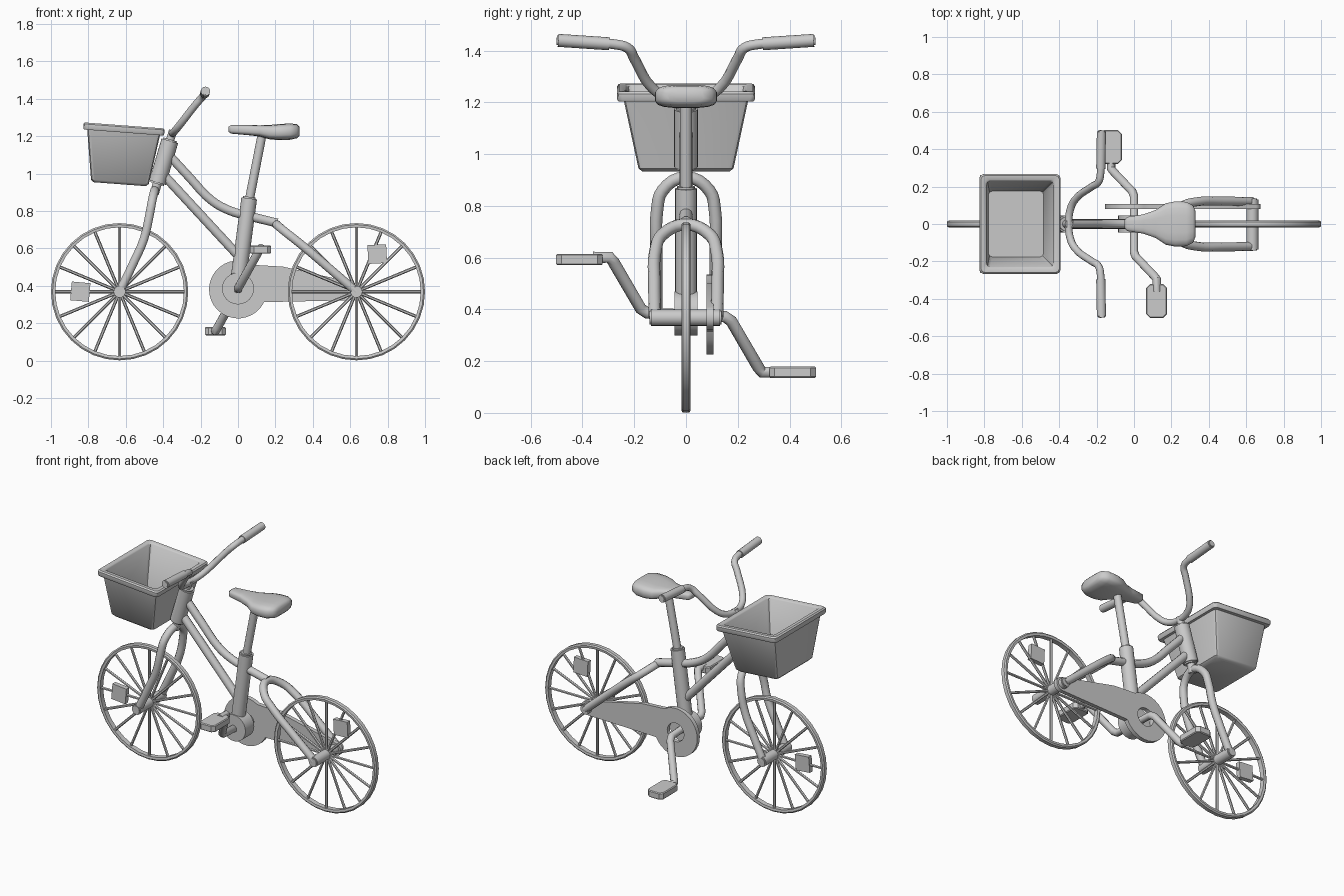
import bpy, bmesh
from math import sin, cos, pi, radians
from mathutils import Vector, Matrix

if "Cube" in bpy.data.objects:
    bpy.data.objects.remove(bpy.data.objects["Cube"])

WX, WZ, WR = 0.633, 0.368, 0.367   # wheel centre x, z and radius


def smooth(ob, angle=40):
    bpy.ops.object.select_all(action='DESELECT')
    ob.select_set(True)
    bpy.context.view_layer.objects.active = ob
    if ob.type == 'CURVE':
        bpy.ops.object.convert(target='MESH')
        ob = bpy.context.object
    bpy.ops.object.shade_smooth_by_angle(angle=radians(angle))
    return ob


def add_mesh(name, bm, angle=40):
    bmesh.ops.recalc_face_normals(bm, faces=bm.faces)
    me = bpy.data.meshes.new(name)
    bm.to_mesh(me)
    bm.free()
    ob = bpy.data.objects.new(name, me)
    bpy.context.collection.objects.link(ob)
    return smooth(ob, angle)


def tube(name, pts, r, bend=True):
    cu = bpy.data.curves.new(name, 'CURVE')
    cu.dimensions = '3D'
    cu.bevel_depth, cu.bevel_resolution = r, 3
    cu.use_fill_caps, cu.resolution_u = True, 4
    if bend:
        sp = cu.splines.new('BEZIER')
        sp.bezier_points.add(len(pts) - 1)
        for b, p in zip(sp.bezier_points, pts):
            b.co = p
            b.handle_left_type = b.handle_right_type = 'AUTO'
    else:
        sp = cu.splines.new('POLY')
        sp.points.add(len(pts) - 1)
        for b, p in zip(sp.points, pts):
            b.co = (*p, 1)
    ob = bpy.data.objects.new(name, cu)
    bpy.context.collection.objects.link(ob)
    return smooth(ob)


def cylinder_into(bm, a, b, r, sides):
    a, b = Vector(a), Vector(b)
    d = b - a
    m = Matrix.Translation((a + b) / 2) @ d.to_track_quat('Z', 'Y').to_matrix().to_4x4()
    return bmesh.ops.create_cone(bm, cap_ends=True, segments=sides, radius1=r, radius2=r,
                                 depth=d.length, matrix=m)['verts']


def rod(name, a, b, r, sides=16, bevel=0.0):
    bm = bmesh.new()
    cylinder_into(bm, a, b, r, sides)
    if bevel:
        rim = [e for e in bm.edges if any(len(f.verts) > 4 for f in e.link_faces)]
        bmesh.ops.bevel(bm, geom=rim, offset=bevel, segments=2, affect='EDGES')
    return add_mesh(name, bm)


def loft_into(bm, rings, caps=True, closed=False):
    vs = [[bm.verts.new(p) for p in ring] for ring in rings]
    pairs = list(zip(vs, vs[1:])) + ([(vs[-1], vs[0])] if closed else [])
    for a, b in pairs:
        for i in range(len(a)):
            j = (i + 1) % len(a)
            bm.faces.new((a[i], a[j], b[j], b[i]))
    if caps:
        bm.faces.new(vs[0])
        bm.faces.new(vs[-1])


def mirror_y(pts):
    return [(x, -y, z) for x, y, z in reversed(pts)]


# wheels: rim, spokes, hub and reflector
def wheel(name, cx, refl_angle, refl_r, refl_tilt):
    c = Vector((cx, 0, WZ))
    bm = bmesh.new()
    section = [(WR, -.012), (WR, .012), (WR - .008, .018), (WR - .023, .016),
               (WR - .023, -.016), (WR - .008, -.018)]
    loft_into(bm, [[c + Vector((r * cos(2 * pi * k / 32), y, r * sin(2 * pi * k / 32)))
                    for k in range(32)] for r, y in section], caps=False, closed=True)
    add_mesh(name + "_rim", bm)
    bm = bmesh.new()
    for k in range(16):
        d = Vector((cos(k * pi / 8), 0, sin(k * pi / 8)))
        cylinder_into(bm, c + d * .02, c + d * (WR - .012), .0085, 6)
    add_mesh(name + "_spokes", bm)
    rod(name + "_hub", c + Vector((0, -.142, 0)), c + Vector((0, .137, 0)), .032, 16, .006)
    bm = bmesh.new()
    p = c + refl_r * Vector((cos(refl_angle), 0, sin(refl_angle)))
    m = Matrix.Translation(p) @ Matrix.Rotation(refl_tilt, 4, 'Y')
    bmesh.ops.create_cube(bm, size=1, matrix=m @ Matrix.Diagonal((.1, .03, .1, 1)))
    add_mesh(name + "_reflector", bm)


wheel("front_wheel", -WX, pi, .21, radians(5))
wheel("rear_wheel", WX, radians(61), .23, radians(-3))

# frame tubes
rod("head_tube", (-.433, 0, .944), (-.362, 0, 1.182), .046, 20, .008)
tube("top_tube", [(-.37, 0, 1.10), (-.26, 0, .98), (-.14, 0, .855), (-.04, 0, .80),
                  (.06, 0, .772), (.21, 0, .735)], .025)
tube("down_tube", [(-.40, 0, .995), (.03, 0, .53)], .026, False)
rod("seat_tube", (0, 0, .42), (.061, 0, .875), .042, 20, .008)
rod("seat_post", (.055, 0, .83), (.13, 0, 1.215), .024)
rod("bottom_bracket", (0, -.045, .385), (0, .045, .385), .085, 24)

# front fork and rear stays as arches
fork = [(-WX, .115, WZ), (-.56, .115, .52), (-.503, .115, .65), (-.473, .112, .78),
        (-.458, .09, .86)]
tube("front_fork", fork + [(-.445, 0, .91)] + mirror_y(fork), .024)
rod("fork_stem", (-.448, 0, .89), (-.425, 0, .97), .024)
stay = [(WX, .12, WZ), (.48, .122, .50), (.33, .118, .627), (.25, .09, .69)]
tube("rear_stays", stay + [(.205, 0, .728)] + mirror_y(stay), .024)

# handlebar with grips
rod("handlebar_stem", (-.375, 0, 1.14), (-.347, 0, 1.23), .022)
bar = [(-.175, .46, 1.437), (-.178, .28, 1.425), (-.19, .225, 1.41), (-.225, .2, 1.37),
       (-.315, .13, 1.255), (-.34, .08, 1.225)]
tube("handlebar", bar + [(-.35, 0, 1.215)] + mirror_y(bar), .02)
for s, side in ((1, "left"), (-1, "right")):
    rod(side + "_grip", (-.178, .29 * s, 1.426), (-.174, .5 * s, 1.44), .025, 14, .006)

# saddle: lofted sections (x, half width, bottom, top)
sections = [(-.05, .022, 1.222, 1.25), (-.037, .038, 1.213, 1.259), (.05, .052, 1.205, 1.26),
            (.115, .075, 1.198, 1.258), (.17, .112, 1.182, 1.26), (.22, .122, 1.178, 1.265),
            (.28, .12, 1.18, 1.268), (.315, .102, 1.188, 1.264), (.329, .07, 1.202, 1.25)]


def power(v):
    return abs(v) ** .6 * (1 if v > 0 else -1)


bm = bmesh.new()
loft_into(bm, [[(x, w * power(cos(t)), (lo + hi) / 2 + (hi - lo) / 2 * power(sin(t)))
                for t in [2 * pi * (k + .5) / 16 for k in range(16)]]
               for x, w, lo, hi in sections])
add_mesh("seat", bm, 60)


# basket: lofted rounded rectangles (half x, half y, z), outside, over the rim, inside
def rounded_rect(hx, hy, z, r=.02):
    return [(sx * (hx - r) + r * cos(radians(a + d)), sy * (hy - r) + r * sin(radians(a + d)), z)
            for sx, sy, a in ((1, 1, 0), (-1, 1, 90), (-1, -1, 180), (1, -1, 270))
            for d in (0, 45, 90)]


bm = bmesh.new()
loft_into(bm, [rounded_rect(*s) for s in (
    (.14, .17, -.297), (.155, .184, -.284), (.195, .24, -.02), (.213, .262, -.02),
    (.217, .266, -.012), (.217, .266, .01), (.21, .259, .018), (.188, .237, .018),
    (.18, .229, .01), (.148, .176, -.275))])
basket = add_mesh("basket", bm)
basket.location = (-.61, 0, 1.239)
basket.rotation_euler = (0, radians(4.3), 0)

# chain guard: filled outline with a crank hole
outline = [(.155 * cos(radians(a)), .38 + .155 * sin(radians(a))) for a in range(58, 336, 12)]
outline += [(WX + .045 * cos(radians(a)), WZ + .045 * sin(radians(a))) for a in range(-85, 90, 25)]
outline += [(.24, .502)]
hole = [(.06 * cos(k * pi / 10), .38 + .06 * sin(k * pi / 10)) for k in range(20)]
cu = bpy.data.curves.new("chain_guard", 'CURVE')
cu.dimensions, cu.fill_mode, cu.extrude = '2D', 'BOTH', .0135
for pts in (outline, hole):
    sp = cu.splines.new('POLY')
    sp.points.add(len(pts) - 1)
    sp.use_cyclic_u = True
    for b, p in zip(sp.points, pts):
        b.co = (p[0], p[1], 0, 1)
guard = bpy.data.objects.new("chain_guard", cu)
bpy.context.collection.objects.link(guard)
guard.rotation_euler = (pi / 2, 0, 0)
guard.location = (0, .093, 0)
smooth(guard)

# cranks and pedals
crank = [(-.122, .36, .157), (-.122, .295, .157), (-.11, .28, .175), (-.01, .175, .355),
         (0, .15, .372)]
other = [(-x, -y, .752 - z + .006) for x, y, z in reversed(crank)]
tube("cranks", crank + other, .023, False)
for s, side in ((1, "left"), (-1, "right")):
    bm = bmesh.new()
    m = Matrix.Translation((-.121 * s, .412 * s, .375 - .218 * s))
    bmesh.ops.create_cube(bm, size=1, matrix=m @ Matrix.Diagonal((.112, .18, .044, 1)))
    up = [e for e in bm.edges if abs((e.verts[0].co - e.verts[1].co).z) > .03]
    bmesh.ops.bevel(bm, geom=up, offset=.02, segments=1, affect='EDGES')
    flat = [e for e in bm.edges if abs((e.verts[0].co - e.verts[1].co).z) < .01]
    bmesh.ops.bevel(bm, geom=flat, offset=.005, segments=1, affect='EDGES')
    add_mesh(side + "_pedal", bm, 30)
